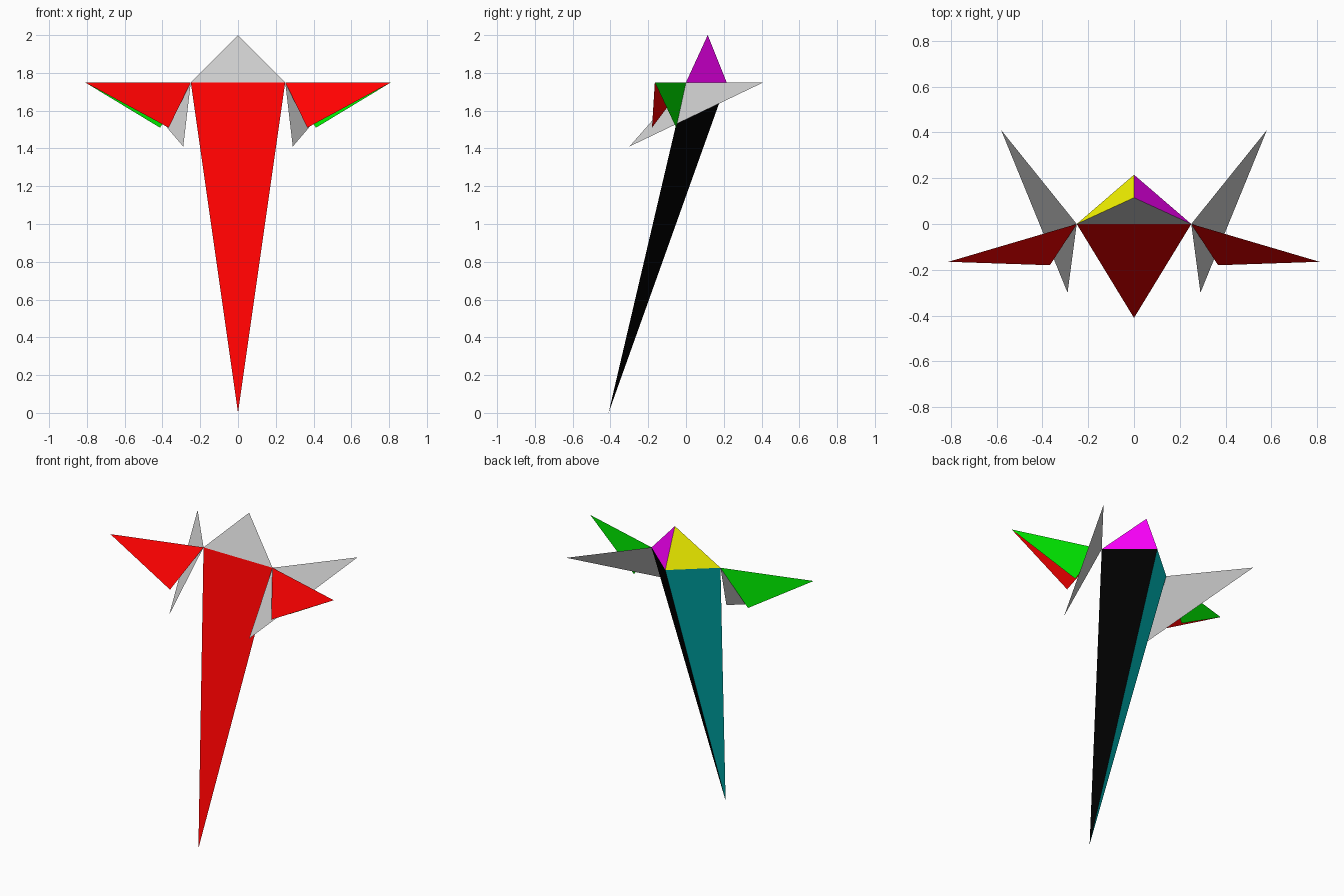
import bpy

if "Cube" in bpy.data.objects:
    bpy.data.objects.remove(bpy.data.objects["Cube"])

COLOURS = {
    "red": (1, 0, 0, 1), "green": (0, 0.9, 0, 1), "black": (0, 0, 0, 1),
    "teal": (0, 0.6, 0.6, 1), "yellow": (1, 1, 0, 1), "magenta": (1, 0, 1, 1),
}
MATS = {}
for name, rgba in COLOURS.items():
    MATS[name] = bpy.data.materials.new(name)
    MATS[name].diffuse_color = rgba
MATS["grey"] = bpy.data.materials.new("grey")
MATS["grey"].diffuse_color = (0.8, 0.8, 0.8, 1)


def facets(name, points, faces):
    """Flat-faced object; faces is a list of (corner indices, colour)."""
    mesh = bpy.data.meshes.new(name)
    mesh.from_pydata(points, [], [f for f, _ in faces])
    used = list(dict.fromkeys(c for _, c in faces))
    for c in used:
        mesh.materials.append(MATS[c])
    for poly, (_, c) in zip(mesh.polygons, faces):
        poly.material_index = used.index(c)
    obj = bpy.data.objects.new(name, mesh)
    bpy.context.collection.objects.link(obj)
    return obj


def spike(name, apex, colours):
    """Three sides running from the shared shoulder triangle to an apex."""
    base = [(-0.25, 0, 1.75), (0.25, 0, 1.75), (0, 0.215, 1.75)]
    sides = [((0, 1, 3), (1, 2, 3), (2, 0, 3)), ((1, 0, 3), (2, 1, 3), (0, 2, 3))]
    return facets(name, base + [apex], list(zip(sides[apex[2] < 1.75], colours)))


# Long tapering body and pointed head
spike("body", (0, -0.41, 0), ("red", "black", "teal"))
spike("head", (0, 0.115, 2), ("grey", "magenta", "yellow"))

# Paired wings and folded arm flaps, hinged at the shoulders
for side, s in (("right", 1), ("left", -1)):
    shoulder = (s * 0.25, 0, 1.75)
    order = (lambda f: f) if s > 0 else (lambda f: f[::-1])
    facets(side + "_wing",
           [shoulder, (s * 0.58, 0.41, 1.75), (s * 0.29, -0.30, 1.41)],
           [(order((0, 2, 1)), "grey")])
    facets(side + "_arm",
           [shoulder, (s * 0.81, -0.165, 1.75),
            (s * 0.367, -0.18, 1.51), (s * 0.413, -0.052, 1.51)],
           [(order((0, 2, 1)), "red"), (order((0, 1, 3)), "green")])

for m in bpy.data.materials:
    if m.users and not m.is_grease_pencil:
        m.use_nodes = True
        m.node_tree.nodes["Principled BSDF"].inputs["Base Color"].default_value = m.diffuse_color
